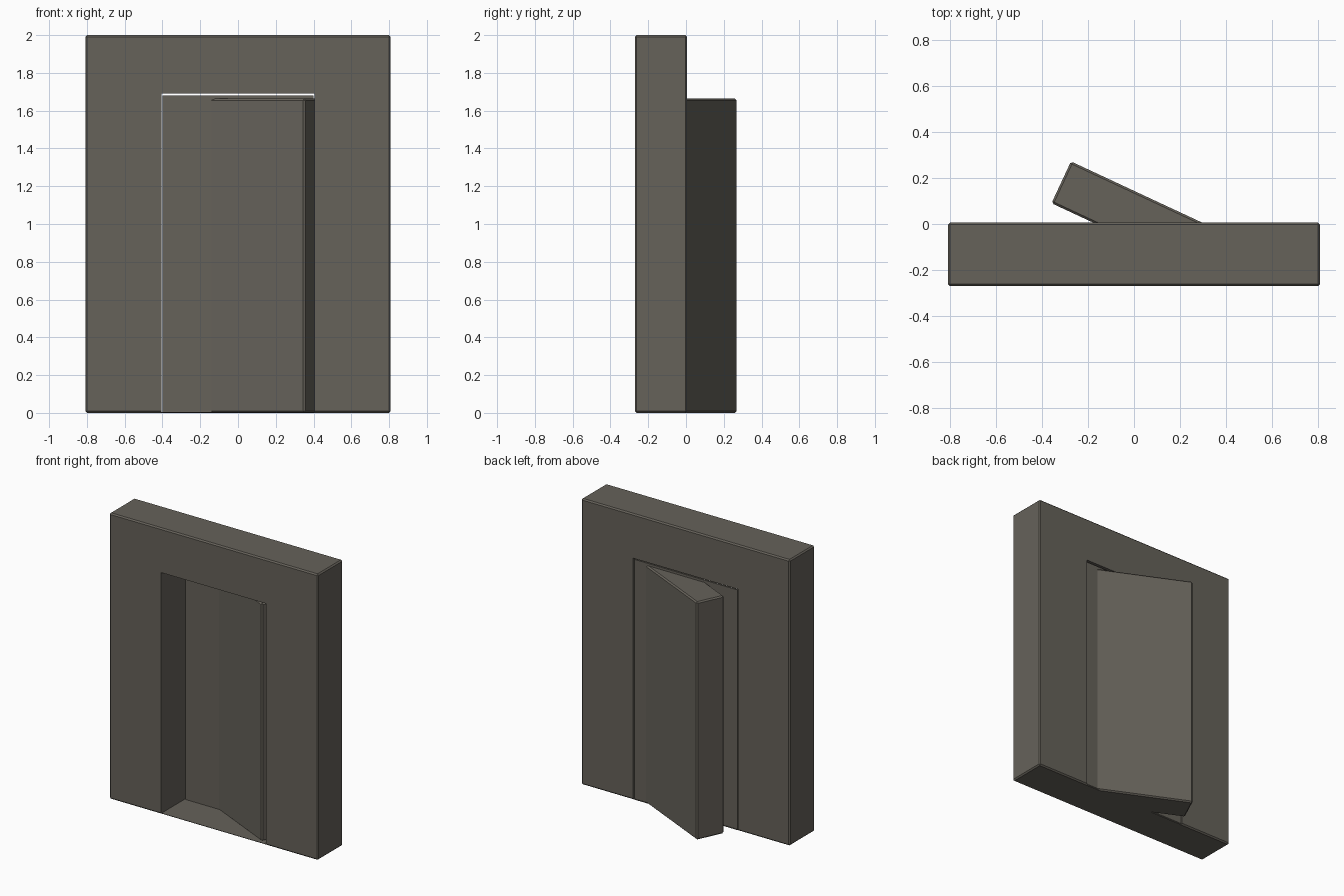
import bpy
import math

if "Cube" in bpy.data.objects:
    bpy.data.objects.remove(bpy.data.objects["Cube"], do_unlink=True)

# One stone colour for everything
stone = bpy.data.materials.new("warm grey stone")
stone.use_nodes = True
colour = (0.133, 0.122, 0.102, 1.0)
stone.diffuse_color = colour
bsdf = stone.node_tree.nodes["Principled BSDF"]
bsdf.inputs["Base Color"].default_value = colour
bsdf.inputs["Roughness"].default_value = 0.9


def box(name, centre, size, turn=0.0, bevel=0.0):
    bpy.ops.mesh.primitive_cube_add(size=1, location=centre)
    obj = bpy.context.object
    obj.name = name
    obj.scale = size
    bpy.ops.object.transform_apply(location=False, rotation=False, scale=True)
    obj.rotation_euler.z = turn
    obj.data.materials.append(stone)
    if bevel:
        mod = obj.modifiers.new("Worn edges", "BEVEL")
        mod.width = bevel
        mod.segments = 1
        bpy.ops.object.modifier_apply(modifier=mod.name)
    return obj


# Wall slab with a doorway cut through, leaving a thin sill
front, back = -0.27, 0.006
wall = box("wall", (0, (front + back) / 2, 1), (1.615, back - front, 2), bevel=0.009)
sill, top = 0.006, 1.69
opening = box("opening_cutter", (0, 0, (sill + top) / 2), (0.81, 1, top - sill))
cut = wall.modifiers.new("Doorway", "BOOLEAN")
cut.operation = "DIFFERENCE"
cut.solver = "EXACT"
cut.object = opening
bpy.context.view_layer.objects.active = wall
bpy.ops.object.modifier_apply(modifier=cut.name)
bpy.data.objects.remove(opening, do_unlink=True)

# Thin panel closing the rear of the doorway, with a hairline gap around it
box("back_panel", (0, -0.006, 0.84), (0.798, 0.01, 1.68))

# Thick door pivoted about its centre
box("door", (0.04, 0.015, 0.832), (0.785, 0.2, 1.664),
    turn=math.radians(-25), bevel=0.009)
